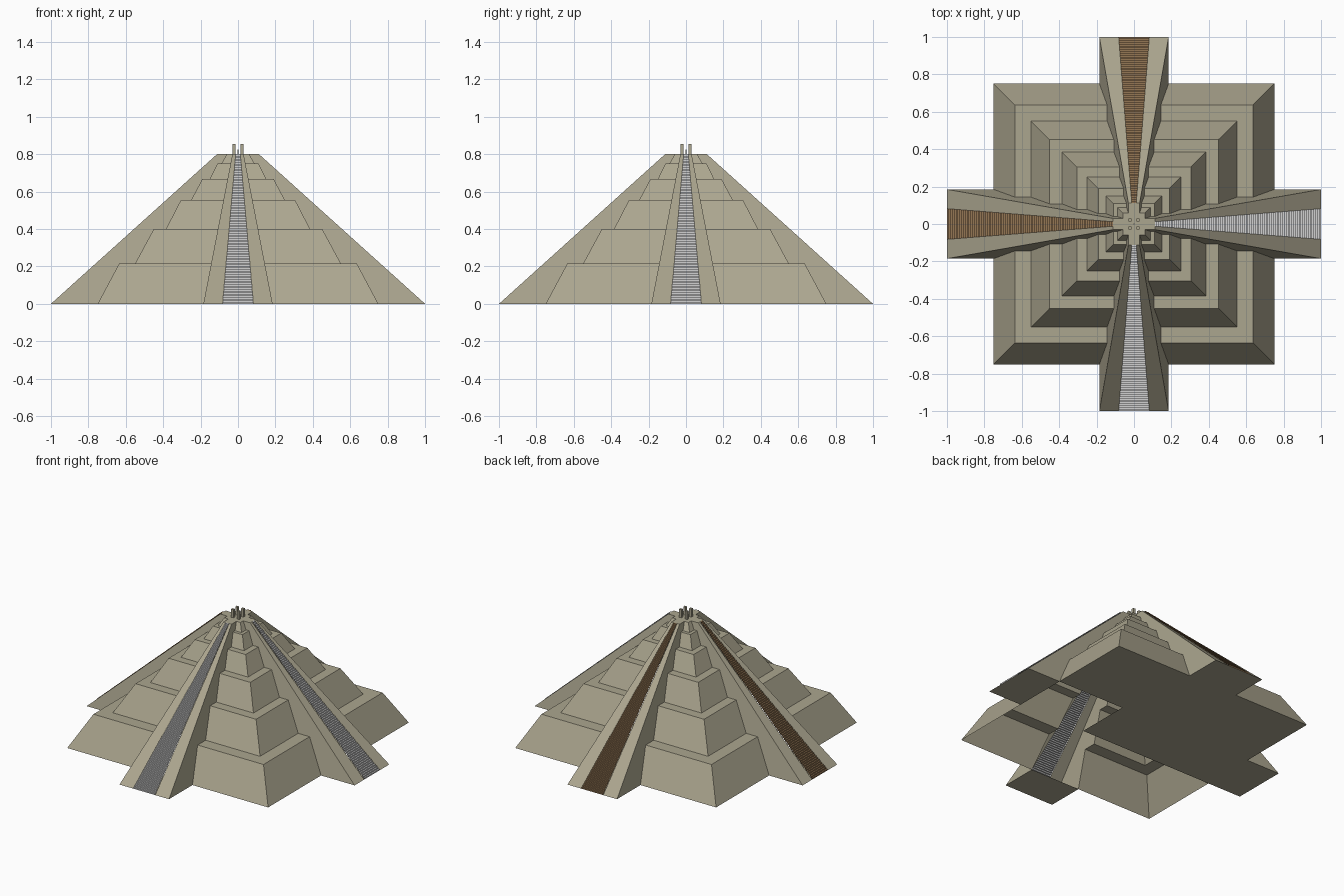
import bpy, bmesh, math
from mathutils import Matrix

if "Cube" in bpy.data.objects:
    bpy.data.objects.remove(bpy.data.objects["Cube"])


def material(name, rgb):
    m = bpy.data.materials.new(name)
    m.diffuse_color = (*rgb, 1)
    m.use_nodes = True
    m.node_tree.nodes["Principled BSDF"].inputs["Base Color"].default_value = m.diffuse_color
    return m


stone = material("olive stone", (0.41, 0.38, 0.275))
grey = material("pale grey stairs", (0.65, 0.65, 0.65))
brown = material("worn brown stairs", (0.30, 0.185, 0.09))


def make(name, verts, faces, mats, recalc=True):
    me = bpy.data.meshes.new(name)
    me.from_pydata(verts, [], faces)
    for m in mats:
        me.materials.append(m)
    if recalc:
        bm = bmesh.new()
        bm.from_mesh(me)
        bmesh.ops.recalc_face_normals(bm, faces=bm.faces)
        bm.to_mesh(me)
        bm.free()
    ob = bpy.data.objects.new(name, me)
    bpy.context.collection.objects.link(ob)
    return ob


# stepped pyramid body: (half width, height) profile swept around a square
PROFILE = [(.75, 0), (.635, .215), (.55, .215), (.45, .40), (.385, .40), (.305, .555),
           (.25, .555), (.19, .668), (.15, .668), (.11, .75), (.088, .75), (.06, .80)]
verts, faces = [], []
for i, (h, z) in enumerate(PROFILE):
    verts += [(-h, -h, z), (h, -h, z), (h, h, z), (-h, h, z)]
    if i:
        a, b = 4 * i - 4, 4 * i
        faces += [(a + j, a + (j + 1) % 4, b + (j + 1) % 4, b + j) for j in range(4)]
n = len(verts)
faces += [(3, 2, 1, 0), (n - 4, n - 3, n - 2, n - 1)]
pyramid = make("stepped_pyramid", verts, faces, [stone, grey])

# four ramps merged into the body; the strip under the stairs uses slot 1
R0, R1, TOP = 1.0, .112, .80          # ramp foot, ramp head, height
RW0, RW1, SW0, SW1 = .185, .03, .082, .012   # ramp and stair half widths
ramp_verts = ([(x, -R0, 0) for x in (-RW0, -SW0, SW0, RW0)] +
              [(x, -R1, TOP) for x in (-RW1, -SW1, SW1, RW1)] +
              [(-RW0, .01, 0), (RW0, .01, 0), (-RW1, .01, TOP), (RW1, .01, TOP)])
ramp_faces = [(0, 1, 5, 4), (1, 2, 6, 5), (2, 3, 7, 6), (4, 5, 6, 7, 11, 10),
              (0, 8, 9, 3, 2, 1), (3, 9, 11, 7), (8, 0, 4, 10), (9, 8, 10, 11)]
ramps = []
for k in range(4):
    ob = make("ramp_helper", ramp_verts, ramp_faces, [stone, grey])
    for p in ob.data.polygons:
        c = p.center
        p.material_index = int(abs(c.x) < .001 and abs(p.normal.z) > .3
                               and p.normal.y < -.3)
    ob.data.transform(Matrix.Rotation(k * math.pi / 2, 4, 'Z'))
    ob.hide_render = True
    ramps.append(ob)
    mod = pyramid.modifiers.new("merge", 'BOOLEAN')
    mod.operation, mod.solver, mod.object = 'UNION', 'EXACT', ob

bpy.context.view_layer.update()
ev = pyramid.evaluated_get(bpy.context.evaluated_depsgraph_get())
merged = bpy.data.meshes.new_from_object(ev)
pyramid.modifiers.clear()
pyramid.data = merged
for ob in ramps:
    bpy.data.objects.remove(ob)

# open the stair slots and the underside
bm = bmesh.new()
bm.from_mesh(merged)
gone = [f for f in bm.faces if f.material_index == 1 or all(v.co.z < 1e-4 for v in f.verts)]
bmesh.ops.delete(bm, geom=gone, context='FACES')
bm.to_mesh(merged)
bm.free()

# stairs: thin open step strips, grey on front and right, brown on back and left
STEPS = 91
for k, side in enumerate(("front", "right", "back", "left")):
    verts, faces = [], []
    for i in range(STEPS + 1):
        t = i / STEPS
        y, w = -R0 + (R0 - R1) * t, SW0 + (SW1 - SW0) * t
        levels = (i, i + 1) if i < STEPS else (i,)
        for s in levels:
            verts += [(-w, y, TOP * s / STEPS), (w, y, TOP * s / STEPS)]
    for i in range(0, len(verts) - 2, 2):
        faces.append((i, i + 1, i + 3, i + 2))
    ob = make(side + "_stairs", verts, faces, [grey if k < 2 else brown], False)
    ob.data.transform(Matrix.Rotation(k * math.pi / 2, 4, 'Z'))

# partial floor: back half, centre-left strip and the four ramp feet
FLOOR = [(-.75, .185, .75, .75), (-.75, -.185, .25, .185),
         (-1, -.185, -.75, .185), (.75, -.185, 1, .185),
         (-.185, -1, .185, -.75), (-.185, .75, .185, 1)]
verts, faces = [], []
for x0, y0, x1, y1 in FLOOR:
    b = len(verts)
    verts += [(x0, y0, 0), (x0, y1, 0), (x1, y1, 0), (x1, y0, 0)]
    faces.append((b, b + 1, b + 2, b + 3))
make("floor", verts, faces, [stone], False)


# summit posts and small centre marker
def box(name, x, y, w, z0, z1):
    bpy.ops.mesh.primitive_cube_add(size=1, location=(x, y, (z0 + z1) / 2))
    ob = bpy.context.object
    ob.name = name
    ob.scale = (w, w, z1 - z0)
    ob.data.materials.append(stone)


for sx in (-1, 1):
    for sy in (-1, 1):
        box("summit_post", sx * .022, sy * .022, .016, .795, .855)
box("summit_marker", 0, 0, .006, .795, .825)
